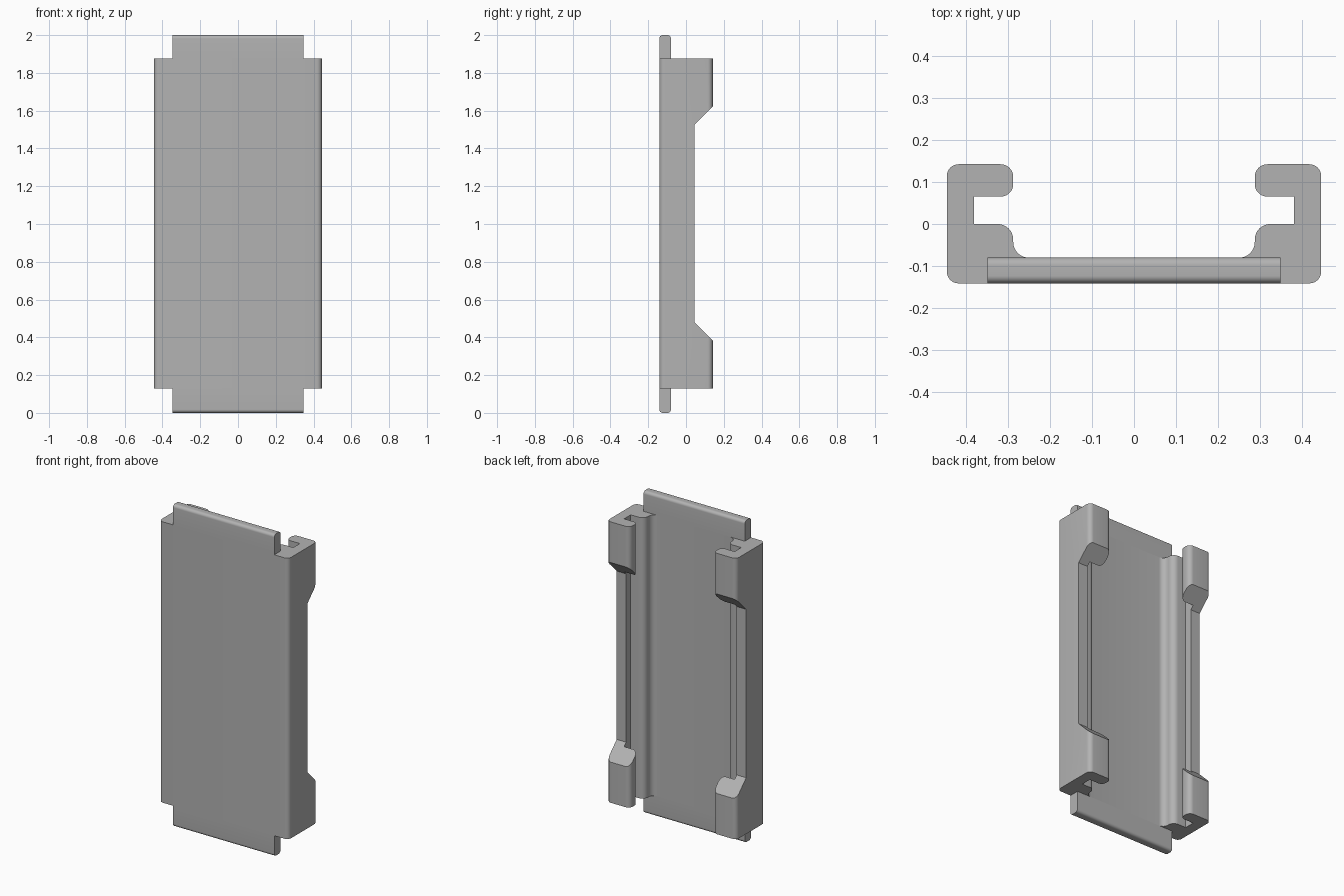
import bpy
import bmesh
from math import radians
from mathutils import Vector

old = bpy.data.objects.get("Cube")
if old:
    bpy.data.objects.remove(old, do_unlink=True)

grey = bpy.data.materials.new("plain grey")
grey.use_nodes = True
grey.diffuse_color = (0.45, 0.45, 0.45, 1)
grey.node_tree.nodes["Principled BSDF"].inputs["Base Color"].default_value = grey.diffuse_color


def fillet(corners, steps=8):
    """Round each (u, v, radius) right-angled corner of a closed outline."""
    out = []
    for i, (u, v, r) in enumerate(corners):
        p = Vector((u, v))
        if r == 0:
            out.append(p)
            continue
        a = (Vector(corners[i - 1][:2]) - p).normalized()
        b = (Vector(corners[(i + 1) % len(corners)][:2]) - p).normalized()
        centre = p + (a + b) * r
        for k in range(steps + 1):
            t = k / steps
            arm = Vector((-b).slerp(-a, t)) * r
            out.append(centre + arm)
    return out


def prism(name, outline, start, end, along_x=False):
    """Extrude an outline: (x, y) along z, or (y, z) along x."""
    bm = bmesh.new()
    place = (lambda p: (start, p.x, p.y)) if along_x else (lambda p: (p.x, p.y, start))
    face = bm.faces.new([bm.verts.new(place(p)) for p in outline])
    moved = bmesh.ops.extrude_face_region(bm, geom=[face])["geom"]
    step = Vector((end - start, 0, 0)) if along_x else Vector((0, 0, end - start))
    bmesh.ops.translate(bm, vec=step, verts=[g for g in moved if isinstance(g, bmesh.types.BMVert)])
    bmesh.ops.recalc_face_normals(bm, faces=bm.faces)
    mesh = bpy.data.meshes.new(name)
    bm.to_mesh(mesh)
    bm.free()
    mesh.materials.append(grey)
    obj = bpy.data.objects.new(name, mesh)
    bpy.context.collection.objects.link(obj)
    return obj


def select(obj):
    bpy.ops.object.select_all(action="DESELECT")
    obj.select_set(True)
    bpy.context.view_layer.objects.active = obj


FRONT, FLOOR, BACK = -0.141, -0.08, 0.142
LOW, HIGH, MID = 0.13, 1.875, 1.0025

# Slotted channel body: half cross-section, mirrored across x
half = [(0.287, FLOOR, 0.037), (0.287, 0, 0.037), (0.38, 0, 0), (0.38, 0.065, 0),
        (0.287, 0.065, 0.03), (0.287, BACK, 0.03), (0.445, BACK, 0.028), (0.445, FRONT, 0.028)]
section = half + [(-x, y, r) for x, y, r in reversed(half)]
body = prism("channel_body", fillet(section), LOW, HIGH)

# Bevelled gap that splits the rear lips into upper and lower hooks
gap = [Vector((y, MID + s * h)) for s, y, h in
       ((-1, 0.045, 0.523), (-1, 0.245, 0.723), (1, 0.245, 0.723), (1, 0.045, 0.523))]
cutter = prism("lip_gap_cutter", gap, -0.6, 0.6, along_x=True)
cutter.hide_render = True
mod = body.modifiers.new("lip gap", "BOOLEAN")
mod.operation = "DIFFERENCE"
mod.solver = "EXACT"
mod.object = cutter
select(body)
bpy.ops.object.modifier_apply(modifier=mod.name)
bpy.data.objects.remove(cutter, do_unlink=True)

# Tongues with rounded tips at both ends
parts = [body]
for name, tip, root in (("top_tongue", 2.0, HIGH), ("bottom_tongue", 0.0, LOW)):
    outline = fillet([(FRONT, root, 0), (FRONT, tip, 0.018), (FLOOR, tip, 0.018), (FLOOR, root, 0)])
    parts.append(prism(name, outline, -0.348, 0.348, along_x=True))

for part in parts:
    select(part)
    bpy.ops.object.shade_smooth_by_angle(angle=radians(30))
